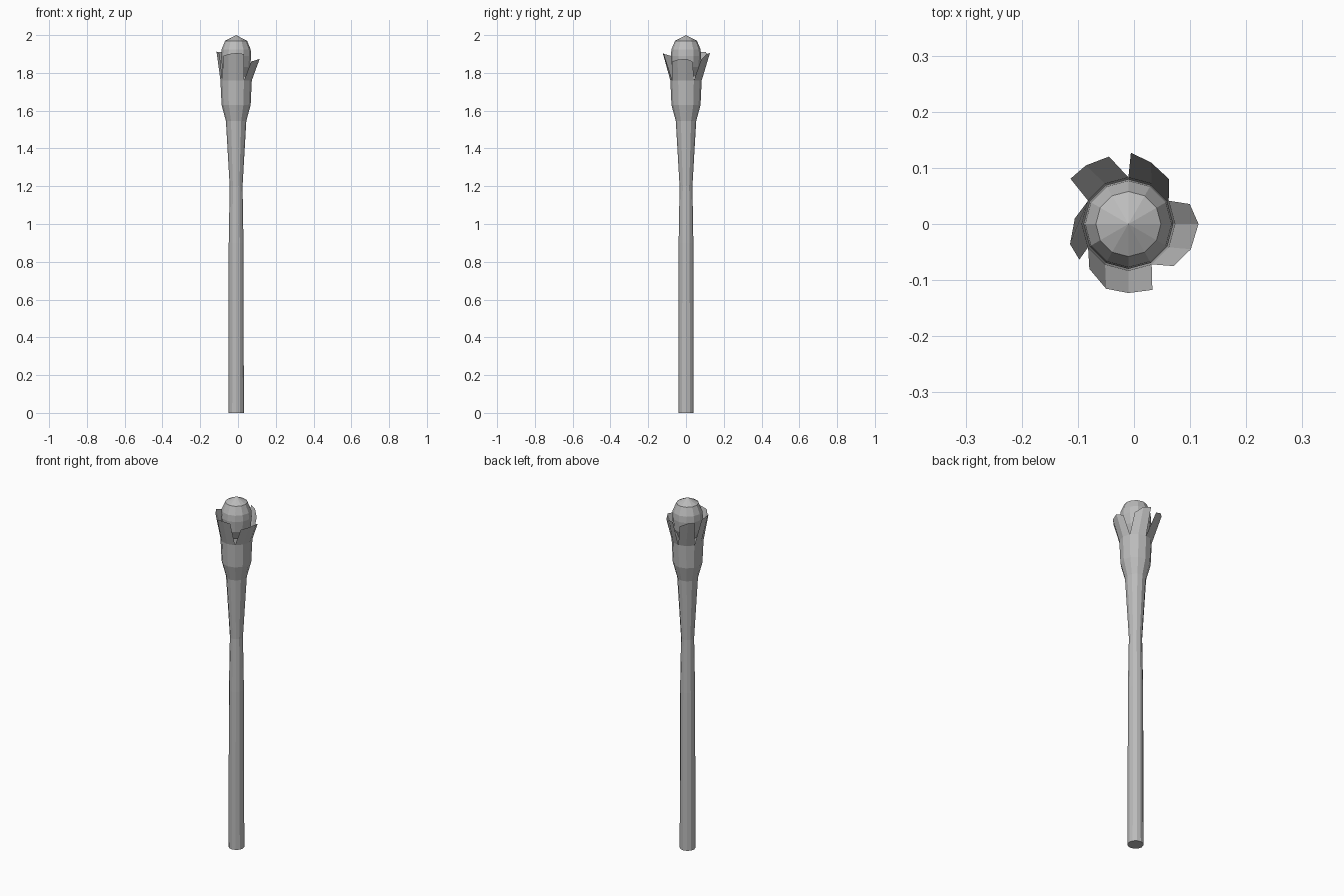
import bpy, bmesh, math

if "Cube" in bpy.data.objects:
    bpy.data.objects.remove(bpy.data.objects["Cube"])

CX, CY, SIDES = -0.01, 0.0, 12

mat = bpy.data.materials.new("grey")
mat.diffuse_color = (0.5, 0.5, 0.5, 1)
mat.use_nodes = True
mat.node_tree.nodes["Principled BSDF"].inputs["Base Color"].default_value = mat.diffuse_color


def finish(name, bm, recalc=True):
    if recalc:
        bmesh.ops.recalc_face_normals(bm, faces=bm.faces)
    mesh = bpy.data.meshes.new(name)
    bm.to_mesh(mesh)
    bm.free()
    mesh.materials.append(mat)
    obj = bpy.data.objects.new(name, mesh)
    bpy.context.collection.objects.link(obj)
    return obj


def point(radius, degrees, z):
    a = math.radians(degrees)
    return (CX + radius * math.cos(a), CY + radius * math.sin(a), z)


def lathe(name, profile, cap_bottom=True, cap_top=False):
    """Twelve-sided body from (radius, z) rings; radius 0 closes to a point."""
    bm = bmesh.new()
    rings = []
    for r, z in profile:
        n = SIDES if r else 1
        rings.append([bm.verts.new(point(r, 360 * i / SIDES, z)) for i in range(n)])
    for low, high in zip(rings, rings[1:]):
        for i in range(SIDES):
            j = (i + 1) % SIDES
            if len(high) == 1:
                bm.faces.new((low[i], low[j], high[0]))
            else:
                bm.faces.new((low[i], low[j], high[j], high[i]))
    if cap_bottom:
        bm.faces.new(rings[0][::-1])
    if cap_top:
        bm.faces.new(rings[-1])
    return finish(name, bm)


# Shaft flaring into the cup
lathe("shaft", [(0.041, 0), (0.039, 0.9), (0.034, 1.2), (0.054, 1.545)])
lathe("cup", [(0.054, 1.545), (0.077, 1.63), (0.083, 1.76)], cap_bottom=False)

# Rounded knob held in the cup
lathe("knob", [(0.05, 1.78), (0.074, 1.83), (0.08, 1.89), (0.077, 1.925),
               (0.058, 1.97), (0, 2.0)])

# Petals: start angle on the rim, then tip points as (radius, angle, z)
petals = {
    "petal_right": (-60, [(0.11, -43, 1.86), (0.12, -22, 1.87),
                          (0.125, 0, 1.875), (0.115, 18, 1.86)]),
    "petal_back_right": (30, [(0.108, 48, 1.87), (0.117, 70, 1.90), (0.127, 88, 1.905)]),
    "petal_back_left": (90, [(0.125, 106, 1.89), (0.129, 126, 1.91), (0.131, 142, 1.91)]),
    "petal_left": (150, [(0.096, 174, 1.90), (0.110, 199, 1.915), (0.108, 216, 1.90)]),
    "petal_front": (210, [(0.106, 229, 1.89), (0.122, 251, 1.90),
                          (0.123, 270, 1.905), (0.125, 290, 1.90)]),
}
for name, (start, tips) in petals.items():
    bm = bmesh.new()
    base = [bm.verts.new(point(0.083, start + 30 * i, 1.76)) for i in range(len(tips))]
    tip = [bm.verts.new(point(*t)) for t in tips]
    for i in range(len(tips) - 1):
        bm.faces.new((base[i], base[i + 1], tip[i + 1], tip[i]))
    finish(name, bm, recalc=False)
